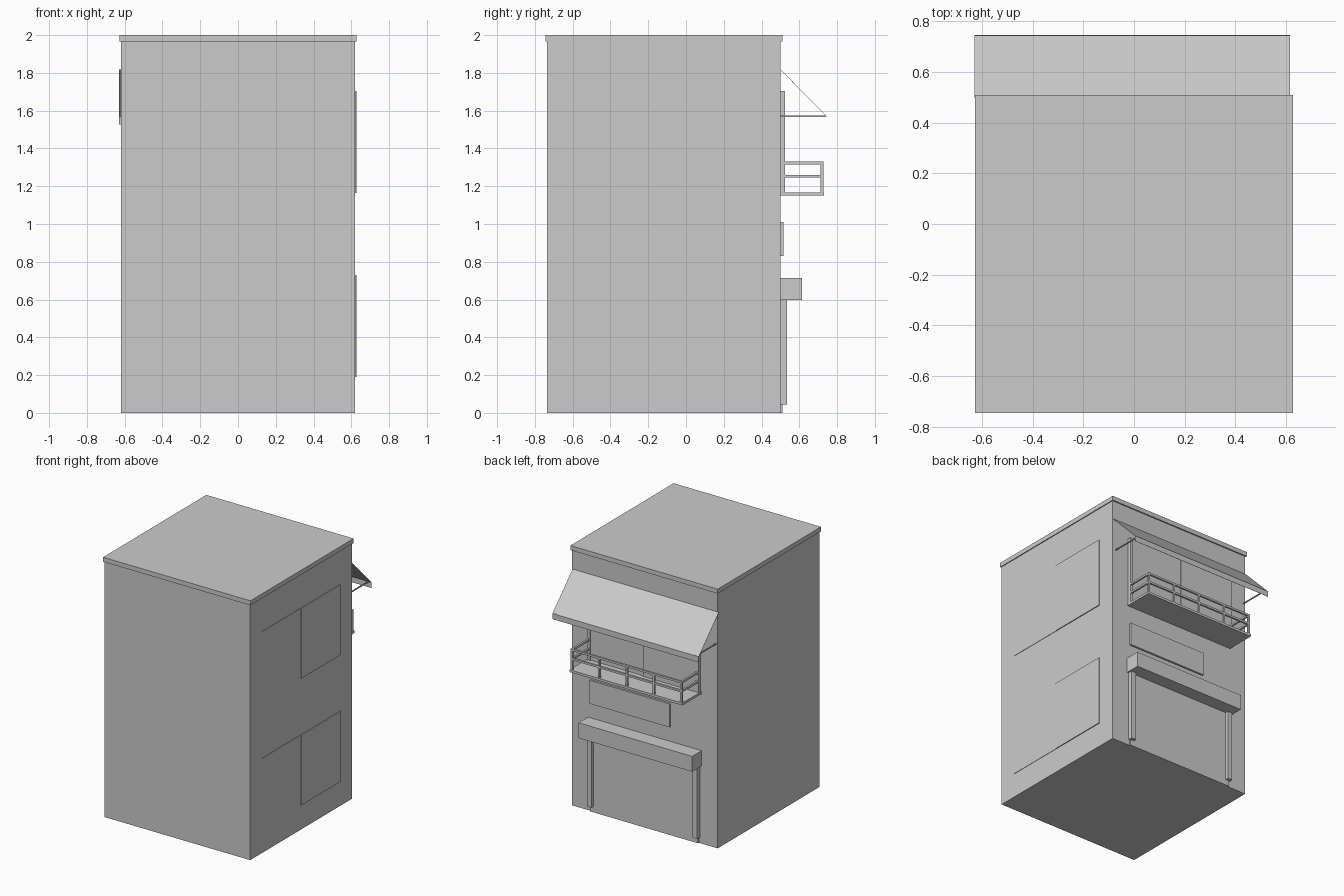
import bpy, bmesh
from mathutils import Vector

if "Cube" in bpy.data.objects:
    bpy.data.objects.remove(bpy.data.objects["Cube"])


def mesh_object(name, bm):
    me = bpy.data.meshes.new(name)
    bm.to_mesh(me)
    bm.free()
    ob = bpy.data.objects.new(name, me)
    bpy.context.collection.objects.link(ob)
    return ob


def boxes(name, *extents):
    """One object of boxes, each given as (x0, x1, y0, y1, z0, z1)."""
    bm = bmesh.new()
    for x0, x1, y0, y1, z0, z1 in extents:
        vs = bmesh.ops.create_cube(bm, size=1)["verts"]
        for v in vs:
            v.co = Vector(((x0 + x1) / 2 + v.co.x * (x1 - x0),
                           (y0 + y1) / 2 + v.co.y * (y1 - y0),
                           (z0 + z1) / 2 + v.co.z * (z1 - z0)))
    return mesh_object(name, bm)


W = 0.5  # street wall plane

# Building block and roof cap
boxes("building_body", (-0.62, 0.62, -0.737, W, 0, 1.97))
boxes("roof_cap", (-0.627, 0.627, -0.745, 0.51, 1.965, 2))

# Sliding windows on the right wall, two panes each
for name, z in (("lower", 0.19), ("upper", 1.165)):
    boxes(name + "_side_window_front_pane", (0.615, 0.623, -0.596, -0.126, z, z + 0.54))
    boxes(name + "_side_window_back_pane", (0.615, 0.627, -0.126, 0.356, z, z + 0.54))

# Balcony doors
boxes("balcony_door_left_pane", (-0.475, 0, W - 0.01, 0.525, 1.165, 1.705))
boxes("balcony_door_right_pane", (0, 0.45, W - 0.01, 0.516, 1.165, 1.705))
boxes("balcony_door_post", (0.45, 0.475, W - 0.01, 0.525, 1.165, 1.705))

# Balcony slab and railing
boxes("balcony_slab", (-0.48, 0.48, W - 0.01, 0.73, 1.15, 1.168))
t = 0.015
a, b = 0.473, 0.727
rails = []
for z in (1.245, 1.315):
    rails.append((-a, a, b - t, b, z, z + t))
    for x in (-a, a - t):
        rails.append((x, x + t, W - 0.01, b - t, z, z + t))
boxes("balcony_rails", *rails)
posts = []
for i in range(5):
    x = -a + i * (2 * a - t) / 4
    posts.append((x, x + t, b - t, b, 1.165, 1.325))
boxes("balcony_posts", *posts)

# Awning sheet with hanging valance
profile = [(W, 1.818), (0.744, 1.57), (0.744, 1.527)]
bm = bmesh.new()
rows = [[bm.verts.new((x, y, z)) for y, z in profile] for x in (-0.63, 0.615)]
for i in range(2):
    bm.faces.new((rows[0][i], rows[1][i], rows[1][i + 1], rows[0][i + 1]))
awning = mesh_object("awning", bm)
solid = awning.modifiers.new("thickness", "SOLIDIFY")
solid.thickness = 0.002
solid.offset = 0

# Awning support arms
for side, x in (("left", -0.605), ("right", 0.59)):
    boxes(side + "_awning_arm", (x - 0.004, x + 0.004, W - 0.01, 0.742, 1.566, 1.574))

# Blank sign board
boxes("sign_board", (-0.22, 0.46, W - 0.01, 0.515, 0.83, 1.01))

# Roller shutter, its guide rails and housing
boxes("shutter", (-0.46, 0.46, W - 0.01, 0.51, 0, 0.61))
boxes("shutter_guides", *[(x - 0.02, x + 0.02, W, 0.535, 0.045, 0.605) for x in (-0.45, 0.45)])
boxes("shutter_housing", (-0.483, 0.483, W - 0.01, 0.615, 0.597, 0.715))
